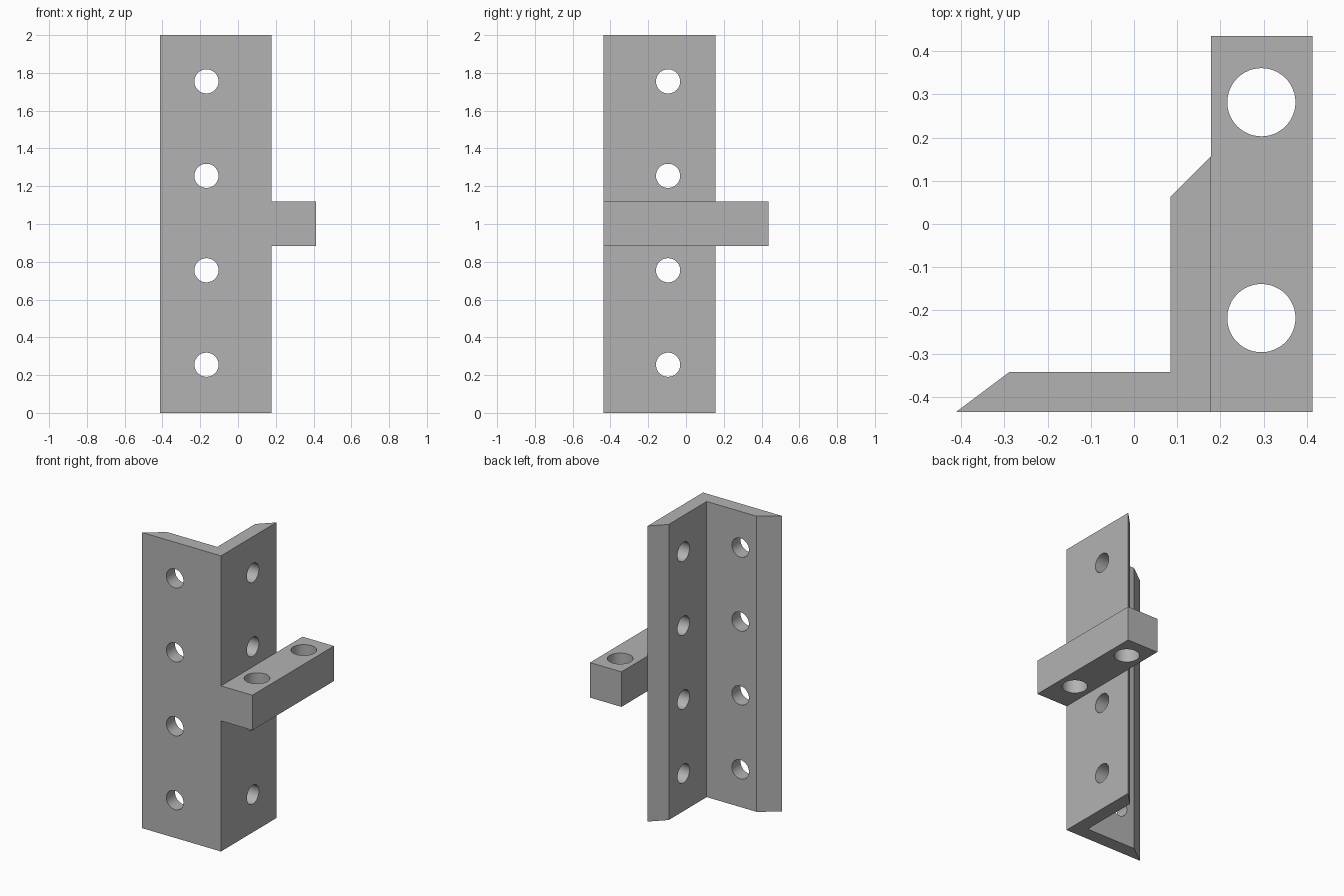
import bpy, bmesh, math
from mathutils import Matrix, Vector

if "Cube" in bpy.data.objects:
    bpy.data.objects.remove(bpy.data.objects["Cube"], do_unlink=True)

grey = bpy.data.materials.new("plain grey")
grey.use_nodes = True
grey.diffuse_color = (0.45, 0.45, 0.45, 1)
grey.node_tree.nodes["Principled BSDF"].inputs["Base Color"].default_value = grey.diffuse_color


def make_object(name, bm):
    bmesh.ops.recalc_face_normals(bm, faces=bm.faces)
    mesh = bpy.data.meshes.new(name)
    bm.to_mesh(mesh)
    bm.free()
    mesh.materials.append(grey)
    obj = bpy.data.objects.new(name, mesh)
    bpy.context.collection.objects.link(obj)
    return obj


def extrude_profile(name, points, z0, z1):
    bm = bmesh.new()
    face = bm.faces.new([bm.verts.new((x, y, z0)) for x, y in points])
    grown = bmesh.ops.extrude_face_region(bm, geom=[face])["geom"]
    top = [v for v in grown if isinstance(v, bmesh.types.BMVert)]
    bmesh.ops.translate(bm, verts=top, vec=(0, 0, z1 - z0))
    return make_object(name, bm)


def drill(bm, centre, axis, radius, depth):
    turn = Vector((0, 0, 1)).rotation_difference(Vector(axis)).to_matrix().to_4x4()
    bmesh.ops.create_cone(bm, cap_ends=True, segments=48, radius1=radius, radius2=radius,
                          depth=depth, matrix=Matrix.Translation(centre) @ turn)


def combine(target, other, operation):
    mod = target.modifiers.new(operation.lower(), "BOOLEAN")
    mod.operation = operation
    mod.solver = "EXACT"
    mod.object = other
    bpy.context.view_layer.objects.active = target
    bpy.ops.object.modifier_apply(modifier=mod.name)
    bpy.data.objects.remove(other, do_unlink=True)


# Angle section with bevelled leg ends
left, front, corner = -0.413, -0.436, 0.178
inner_x, inner_y = 0.085, -0.343
bracket = extrude_profile("angle_bracket", [
    (left, front), (corner, front), (corner, 0.156),
    (inner_x, 0.063), (inner_x, inner_y), (-0.289, inner_y)], 0, 2)

# Lug bar on the left side, flush with the front
lug = extrude_profile("lug_bar", [
    (corner, front), (0.413, front), (0.413, 0.436), (corner, 0.436)], 0.883, 1.12)
combine(bracket, lug, "UNION")

# Bolt holes through both legs, and larger ones through the lug
holes = bmesh.new()
for i in range(4):
    z = 0.255 + 0.5 * i
    drill(holes, (-0.167, -0.39, z), (0, 1, 0), 0.064, 0.2)
    drill(holes, (0.132, -0.095, z), (1, 0, 0), 0.064, 0.2)
for y in (-0.218, 0.282):
    drill(holes, (0.295, y, 1), (0, 0, 1), 0.079, 0.5)
combine(bracket, make_object("hole_cutter", holes), "DIFFERENCE")

# Crisp edges, smooth hole walls
bpy.ops.object.select_all(action="DESELECT")
bracket.select_set(True)
bpy.context.view_layer.objects.active = bracket
bpy.ops.object.shade_smooth_by_angle(angle=math.radians(30))
